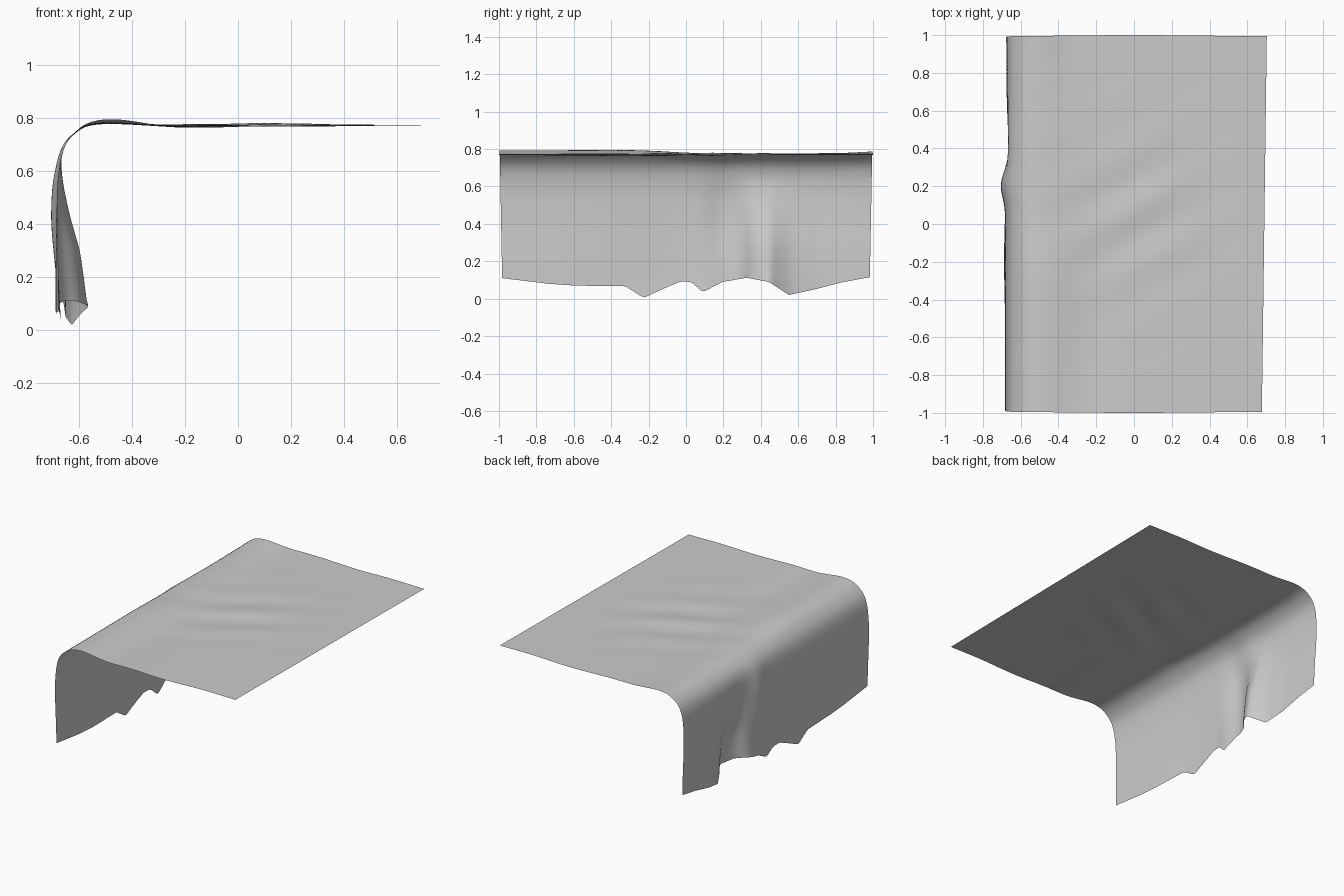
import bpy, bmesh
from math import exp, sin, pi

if "Cube" in bpy.data.objects:
    bpy.data.objects.remove(bpy.data.objects["Cube"])


def interp(pts, t):
    """Smooth interpolation through (position, value) pairs."""
    if t <= pts[0][0]:
        return pts[0][1]
    for (a, va), (b, vb) in zip(pts, pts[1:]):
        if t <= b:
            return va + (vb - va) * (t - a) / (b - a)
    return pts[-1][1]


def bell(t, centre, width):
    return exp(-((t - centre) / width) ** 2)


# Hem height, inward fold and outward bulge, all along y
HEM = [(-1, .11), (-.75, .08), (-.6, .07), (-.33, .067), (-.23, .005), (-.13, .05),
       (-.03, .092), (.03, .09), (.09, .035), (.2, .09), (.33, .112), (.45, .09),
       (.56, .02), (.7, .05), (.85, .088), (1, .115)]
FOLD = [(.24, 0), (.31, .02), (.36, .075), (.45, .115), (.5, .08), (.57, .045),
        (.7, .025), (1, .015)]
FOLD_DEPTH = [(.02, 1), (.1, 1), (.3, .78), (.45, .4), (.64, 0)]

# Side profile: overhang x against height, from the table edge down
SIDE = [(0, -.675), (.2, -.677), (.4, -.682), (.55, -.68), (.65, -.668), (.72, -.645), (.752, -.622)]
RIDGE = [(-1, .022), (-.3, .024), (.05, .008), (.6, .005), (.85, .008), (1, .016)]


def top_height(x, y):
    fade = min(1, max(0, (.7 - x) / .4))
    z = .772
    z += interp(RIDGE, y) * bell(x, -.48, .13)
    # Diagonal wrinkles running across the table
    phase = (y - .55 * x) * 2 * pi / .33
    z += .006 * fade * sin(phase) * bell(y, .05, .4) * bell(x, 0, .35)
    z -= .011 * bell(x, -.24, .12) * bell(y, -.6, .4)
    z += .004 * fade * sin(9 * x + 3 * y) * (1 - bell(x, -.5, .15))
    return z


def cloth_point(s, v):
    """s: 0 right edge, 1 table edge, 2 hem; v: -1 to 1 along y."""
    if s <= 1:
        right = .69 + .013 * v
        x = right + (-.585 - right) * s
        z = top_height(x, v) - .014 * bell(x, -.6, .035)
        return x, v * (.995 + .005 * bell(x, 0, .4)), z
    d = s - 1
    hem = interp(HEM, v)
    z = .752 + (hem - .752) * d
    x = interp(SIDE, z)
    x -= .024 * bell(v, .2, .09) * bell(z, .45, .25)
    x -= .012 * bell(v, -.2, .3) * bell(z, .1, .3)
    x += interp(FOLD, v) * interp(FOLD_DEPTH, z)
    x += .012 * bell(v, .1, .07) * d * d
    return x, v * (.995 - .012 * d), z


# Cloth sheet
NV, NT, ND = 100, 44, 28
steps = [i / NT for i in range(NT + 1)] + [1 + i / ND for i in range(ND + 1)]
bm = bmesh.new()
rows = [[bm.verts.new(cloth_point(s, -1 + 2 * j / NV)) for j in range(NV + 1)] for s in steps]
for a, b in zip(rows, rows[1:]):
    for j in range(NV):
        bm.faces.new((a[j], a[j + 1], b[j + 1], b[j]))
# Soften the bend and creases away from the open borders
inner = [v for v in bm.verts if not v.is_boundary]
for _ in range(3):
    bmesh.ops.smooth_vert(bm, verts=inner, factor=.5, use_axis_x=True, use_axis_y=True, use_axis_z=True)
border = [r[k] for r in rows[36:58] for k in (0, -1)]
for _ in range(3):
    bmesh.ops.smooth_vert(bm, verts=border, factor=.3, use_axis_x=True, use_axis_z=True)
bmesh.ops.recalc_face_normals(bm, faces=bm.faces[:])
if rows[10][50].normal.z < 0 or bm.faces[:][500].normal.z < 0:
    bmesh.ops.reverse_faces(bm, faces=bm.faces[:])
mesh = bpy.data.meshes.new("draped_cloth")
bm.to_mesh(mesh)
bm.free()
cloth = bpy.data.objects.new("draped_cloth", mesh)
bpy.context.collection.objects.link(cloth)
for p in mesh.polygons:
    p.use_smooth = True
